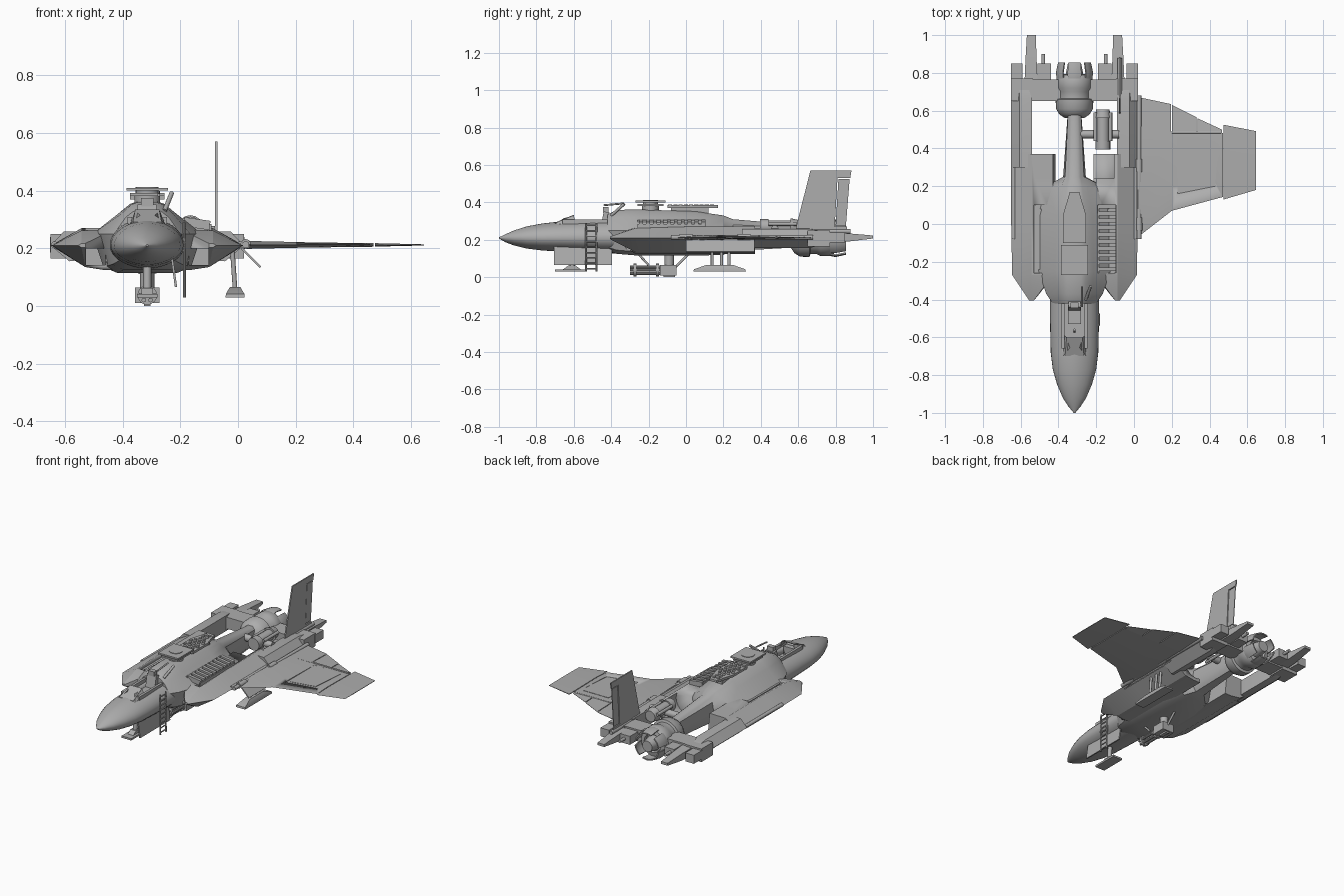
import bpy, bmesh, math
from mathutils import Vector, Matrix

if "Cube" in bpy.data.objects:
    bpy.data.objects.remove(bpy.data.objects["Cube"])

CX = -0.315  # centreline of the fuselage (only the right wing is fitted)

def material(name, v):
    m = bpy.data.materials.new(name)
    m.diffuse_color = (v, v, v, 1)
    m.use_nodes = True
    m.node_tree.nodes["Principled BSDF"].inputs["Base Color"].default_value = m.diffuse_color
    return m
GREY = material("hull grey", 0.42)

def finish(name, bm, angle=35):
    bmesh.ops.recalc_face_normals(bm, faces=bm.faces)
    me = bpy.data.meshes.new(name)
    bm.to_mesh(me)
    bm.free()
    ob = bpy.data.objects.new(name, me)
    bpy.context.collection.objects.link(ob)
    me.materials.append(GREY)
    bpy.ops.object.select_all(action='DESELECT')
    ob.select_set(True)
    bpy.context.view_layer.objects.active = ob
    bpy.ops.object.shade_smooth_by_angle(angle=math.radians(angle))
    return ob

def skin(name, rings, cap=True, angle=35):
    """Join rings of 3D points into a closed skin."""
    bm = bmesh.new()
    vs = [[bm.verts.new(p) for p in r] for r in rings]
    n = len(rings[0])
    for a, b in zip(vs, vs[1:]):
        for i in range(n):
            bm.faces.new((a[i], a[(i + 1) % n], b[(i + 1) % n], b[i]))
    if cap:
        bm.faces.new(vs[0])
        bm.faces.new(vs[-1])
    return finish(name, bm, angle)

def box(name, x, y, z, rot=None):
    bm = bmesh.new()
    bmesh.ops.create_cube(bm, size=1)
    c = Vector((sum(x) / 2, sum(y) / 2, sum(z) / 2))
    s = Matrix.Diagonal((x[1] - x[0], y[1] - y[0], z[1] - z[0], 1))
    r = Matrix.Rotation(math.radians(rot[0]), 4, rot[1]) if rot else Matrix()
    bm.transform(Matrix.Translation(c) @ r @ s)
    return finish(name, bm)

def rod(name, a, b, r, r2=None, n=16):
    a, b = Vector(a), Vector(b)
    bm = bmesh.new()
    bmesh.ops.create_cone(bm, cap_ends=True, segments=n, radius1=r, radius2=r if r2 is None else r2, depth=(b - a).length)
    bm.transform(Matrix.Translation((a + b) / 2) @ (b - a).to_track_quat('Z', 'Y').to_matrix().to_4x4())
    return finish(name, bm)

def prism(name, pts, vec):
    """Extrude a flat outline along a vector."""
    v = Vector(vec)
    return skin(name, [pts, [Vector(p) + v for p in pts]])

def cut(ob, cutter):
    m = ob.modifiers.new("cut", 'BOOLEAN')
    m.object, m.operation, m.solver = cutter, 'DIFFERENCE', 'EXACT'
    bpy.context.view_layer.objects.active = ob
    bpy.ops.object.modifier_apply(modifier=m.name)
    bpy.data.objects.remove(cutter)

def lathe(name, profile, z, n=32):
    return skin(name, [[(CX + r * math.cos(t * math.tau / n), y, z + r * math.sin(t * math.tau / n))
                        for t in range(n)] for y, r in profile])

# nose and cockpit tub
def oval(y, w, lo, hi, n=32):
    pts = []
    for i in range(n):
        c, s = math.cos(i * math.tau / n), math.sin(i * math.tau / n)
        pts.append((CX + w * math.copysign(abs(c) ** 1.1, c), y, 0.21 + s * ((hi - 0.21) if s > 0 else (0.21 - lo))))
    return pts
nose = skin("nose", [oval(*s) for s in [(-1, .004, .207, .213), (-.965, .033, .187, .23), (-.92, .062, .17, .25),
    (-.85, .092, .153, .272), (-.77, .115, .143, .287), (-.68, .126, .138, .297), (-.5, .13, .13, .305), (-.25, .13, .125, .31)]])
cut(nose, box("cockpit cutter", (CX - .055, CX + .055), (-.66, -.41), (.235, .5)))
prism("windscreen", [(CX - .06, -.7, .285), (CX - .055, -.59, .285), (CX - .042, -.6, .33), (CX - .025, -.655, .315)], (.002, 0, 0))
prism("windscreen_right", [(CX + .06, -.7, .285), (CX + .055, -.59, .285), (CX + .042, -.6, .33), (CX + .025, -.655, .315)], (.002, 0, 0))
prism("windscreen_front", [(CX - .05, -.7, .288), (CX + .05, -.7, .288), (CX + .042, -.6, .33), (CX - .042, -.6, .33)], (0, 0, .004))
for s in (-1, 1):
    x = CX + s * .06
    box("cockpit_sill", (x - .008, x + .008), (-.66, -.4), (.285, .308))
box("seat_base", (CX - .035, CX + .035), (-.53, -.43), (.235, .27))
box("seat_back", (CX - .033, CX + .033), (-.45, -.42), (.25, .35), (-12, 'X'))
box("headrest", (CX - .022, CX + .022), (-.445, -.415), (.345, .375))
box("instrument_panel", (CX - .04, CX + .04), (-.645, -.61), (.235, .295))
rod("control_stick", (CX, -.57, .235), (CX, -.56, .29), .006)
rod("canopy_strut", (CX + .06, -.40, .33), (CX + .085, -.33, .392), .008)
rod("canopy_arm", (CX + .04, -.44, .385), (CX + .04, -.33, .395), .005)

# spine with sloped shoulders
def spine_ring(y, a, b, c, top, low):
    sh = .25 if a > .1 else .22
    half = [(a, sh), (b, (top + sh) / 2 + .015), (c, top - .008), (c * .6, top)]
    bot = [(a * .55, low), (a * .8, low + .02)]
    right = bot + half
    return [(CX + x, y, z) for x, z in right] + [(CX - x, y, z) for x, z in reversed(right)]
skin("spine", [spine_ring(*s) for s in [(-.42, .115, .075, .05, .335, .14), (-.37, .15, .09, .055, .36, .125),
    (-.25, .19, .1, .06, .362, .115), (.05, .19, .095, .055, .352, .115), (.2, .15, .07, .04, .33, .12),
    (.25, .06, .05, .032, .31, .14), (.6, .035, .034, .025, .28, .16)]])

# nacelles, intakes, booms and tail blocks on both sides
for s in (-1, 1):
    def ring(y, pts):
        return [(CX + s * x, y, z) for x, z in pts]
    full = [(.335, .21), (.228, .27), (.115, .272), (.1, .125), (.15, .125), (.215, .135)]
    nac = skin("nacelle", [ring(-.405, [(.24, .21), (.228, .217), (.215, .217), (.215, .203), (.22, .203), (.228, .203)]),
        ring(-.27, [(.33, .21), (.228, .262), (.115, .266), (.1, .125), (.15, .125), (.215, .135)]),
        ring(.0, full), ring(.37, full)], angle=20)
    def bx(a, b, y, z, name):
        return box(name, tuple(sorted((CX + s * a, CX + s * b))), y, z)
    cut(nac, bx(.145, .213, (-.5, -.1), (.142, .2), "intake cutter"))
    cut(nac, bx(.14, .215, (-.26, .1), (.25, .3), "panel cutter"))
    cut(nac, rod("bay cutter", (CX + s * .13, .24, .235), (CX + s * .13, .5, .235), .088, n=32))
    bx(.165, .195, (-.24, .08), (.248, .256), "panel_rib")
    # boom
    bsec = [(.335, .21), (.29, .258), (.225, .26), (.225, .16), (.27, .155)]
    skin("boom", [ring(.3, bsec), ring(.66, bsec), ring(.71, [(.335, .21), (.29, .25), (.24, .25), (.24, .175), (.27, .17)])], angle=20)
    bx(.22, .335, (.65, .77), (.165, .25), "tail_root")
    bx(.275, .337, (.76, .85), (.185, .24), "tail_block_outer")
    bx(.125, .195, (.76, .85), (.185, .24), "tail_block_inner")
    rod("tail_pin", (CX + s * .165, .85, .215), (CX + s * .165, .9, .215), .01)
    skin("tail_rod", [ring(.74, [(.265, .185), (.265, .24), (.195, .24), (.195, .185)]),
                      ring(.86, [(.26, .19), (.26, .235), (.2, .235), (.2, .19)]),
                      ring(1, [(.252, .207), (.252, .223), (.205, .223), (.205, .207)])])
    rod("wing_hinge", (CX + s * .322, -.08, .212), (CX + s * .322, .3, .212), .012)
box("cross_beam", (CX - .3, CX + .3), (.65, .765), (.175, .25))

# tail engine and nozzle petals
lathe("engine", [(.56, .05), (.58, .08), (.61, .098), (.66, .1), (.665, .085), (.7, .085), (.72, .095), (.77, .095), (.79, .085), (.795, .06), (.78, .055)], .208)
lathe("nozzle_cone", [(.76, .05), (.8, .045), (.85, .035)], .208)
for i in range(6):
    rings = []
    for y, r in ((.76, .093), (.8, .1), (.855, .088)):
        pts = []
        for rr, seq in ((r, range(5)), (r - .008, range(4, -1, -1))):
            for k in seq:
                t = (i + .14 + k * .18) * math.tau / 6
                pts.append((CX + rr * math.cos(t), y, .208 + rr * math.sin(t)))
        rings.append(pts)
    skin("nozzle_petal", rings)

# right wing: main panel, tip, flaps
def wing_part(name, stations, t=.008):
    return skin(name, [[(x, a, .212), (x, a * .7 + b * .3, .212 + h), (x, b, .2125 + h * .3), (x, b, .2115 - h * .3),
                        (x, a * .7 + b * .3, .212 - h)] for x, a, b, h in stations], angle=20)
wing = wing_part("wing", [(.02, -.07, .5, .014), (.2, .07, .49, .01), (.47, .143, .482, .006)])
cut(wing, prism("hatch cutter", [(.23, .16, .2155), (.43, .2, .2155), (.45, .455, .2155), (.23, .46, .2155)], (0, 0, .05)))
prism("wing_hatch", [(.25, .185, .2135), (.41, .215, .2135), (.43, .44, .2135), (.25, .44, .2135)], (0, 0, .004))
wing_part("wing_tip", [(.475, .13, .525, .006), (.645, .18, .492, .002)])
for x0, x1, y0, y1 in ((.03, .195, .67, .635), (.2, .33, .63, .565), (.335, .465, .56, .5)):
    skin("flap", [[(x, .475, .217), (x, y, .213), (x, y, .211), (x, .475, .205)] for x, y in ((x0, y0), (x1, y1))])
rod("wing_root_joint", (.027, -.08, .213), (.027, .68, .213), .012)
for y in (.0, .31):
    rod("wing_lug", (.027, y - .035, .215), (.027, y + .035, .215), .017)
rod("wing_spar", (.2, .485, .214), (.46, .485, .213), .006)

# tail fin with rudder
fx = -.079
fin = prism("tail_fin", [(fx, .58, .235), (fx, .665, .57), (fx, .885, .57), (fx, .878, .53), (fx, .81, .53), (fx, .795, .27), (fx, .86, .27), (fx, .86, .235)], (.008, 0, 0))
prism("rudder", [(fx + .002, .815, .525), (fx + .002, .875, .525), (fx + .002, .855, .275), (fx + .002, .8, .275)], (.004, 0, 0))
rod("fin_foot", (-.075, .57, .245), (-.075, .88, .245), .012)

# raised dorsal hatch and mesh panel
rod("hatch_post", (CX, -.19, .35), (CX, -.19, .39), .045, n=24)
box("dorsal_hatch", (CX - .06, CX + .06), (-.26, -.12), (.382, .392))
box("dorsal_hatch_lid", (CX - .072, CX + .072), (-.27, -.11), (.4, .41))
rod("hatch_core", (CX, -.19, .385), (CX, -.19, .413), .04, n=24)
prism("mesh_panel", [(CX - .06, -.1, .37), (CX + .06, -.1, .37), (CX + .06, .05, .37), (CX + .025, .17, .37), (CX - .025, .17, .37), (CX - .06, .05, .37)], (0, 0, .015))
box("mesh_panel_support", (CX - .03, CX + .03), (-.08, .12), (.335, .372))
for j in range(9):
    for i in range(4 - j % 2 if j < 6 else 2):
        n = 4 - j % 2 if j < 6 else 2
        x, y = CX + (i - (n - 1) / 2) * .029, -.085 + j * .028
        rod("mesh_ring", (x, y, .384), (x, y, .389), .011, n=8)

# open grille on the right nacelle
for x in (-.192, -.1):
    box("grille_side", (x, x + .008), (-.26, .1), (.255, .285 if x > -.15 else .305))
for i in range(10):
    y = -.25 + i * .037
    box("grille_slat", (-.19, -.097), (y, y + .02), (.27, .302), (8, 'Y'))

# loose machinery in the right bay
rod("pump_body", (-.165, .42, .27), (-.165, .58, .27), .034)
rod("pump_head", (-.165, .56, .27), (-.165, .605, .27), .045, .035)
rod("pump_nose", (-.165, .395, .27), (-.165, .44, .27), .04)
rod("pump_arm", (-.29, .475, .255), (-.08, .475, .255), .022)
for x in (-.205, -.125):
    rod("pump_pipe", (x, .44, .285), (x, .59, .285), .01)
    rod("pump_pipe_low", (x, .44, .235), (x, .58, .235), .01)

# boarding ladder
for y in (-.535, -.478):
    rod("ladder_rail", (-.185, y, .03), (-.187, y, .29), .005, n=8)
for i in range(9):
    rod("ladder_rung", (-.185, -.535, .045 + i * .029), (-.185, -.478, .045 + i * .029), .004, n=8)

# nose skid and door
box("nose_skid", (CX - .035, CX + .035), (-.7, -.53), (.03, .042))
prism("nose_skid_shoe", [(CX - .02, -.66, .04), (CX - .02, -.56, .04), (CX - .02, -.59, .062), (CX - .02, -.63, .062)], (.04, 0, 0))
rod("nose_strut", (CX, -.61, .05), (CX, -.6, .16), .014)
box("nose_gear_door", (-.226, -.218), (-.705, -.395), (.065, .165), (-8, 'Y'))

# belly gun
for i in range(6):
    a = i * math.tau / 6
    x, z = CX + .023 * math.cos(a), .038 + .02 * math.sin(a)
    rod("gun_barrel", (x, -.3, z), (x, -.13, z), .008, n=10)
for y in (-.28, -.16):
    rod("gun_clamp", (CX, y, .038), (CX, y + .015, .038), .034)
box("gun_breech", (CX - .042, CX + .042), (-.14, -.05), (.01, .065))
rod("gun_mount", (CX, -.09, .06), (CX, -.09, .14), .025)
rod("gun_brace", (CX, -.06, .05), (CX, .02, .13), .007)
rod("gun_feed", (CX + .02, -.2, .065), (CX + .02, -.26, .13), .006)
box("gun_foot", (CX - .012, CX + .012), (-.12, -.06), (0, .02))

# right main skid and gear door
skin("main_skid", [[(-.01 - w, .18 - l, z), (-.01 + w, .18 - l, z), (-.01 + w, .18 + l, z), (-.01 - w, .18 + l, z)]
                   for z, w, l in ((.03, .033, .14), (.042, .032, .138), (.066, .018, .07))])
for y in (.14, .19, .23):
    rod("main_strut", (-.01, y, .055), (-.02, y, .2), .008)
prism("main_gear_door", [(.01, 0, .198), (.01, .365, .198), (.075, .365, .132), (.075, 0, .132)], (.005, 0, .005))
